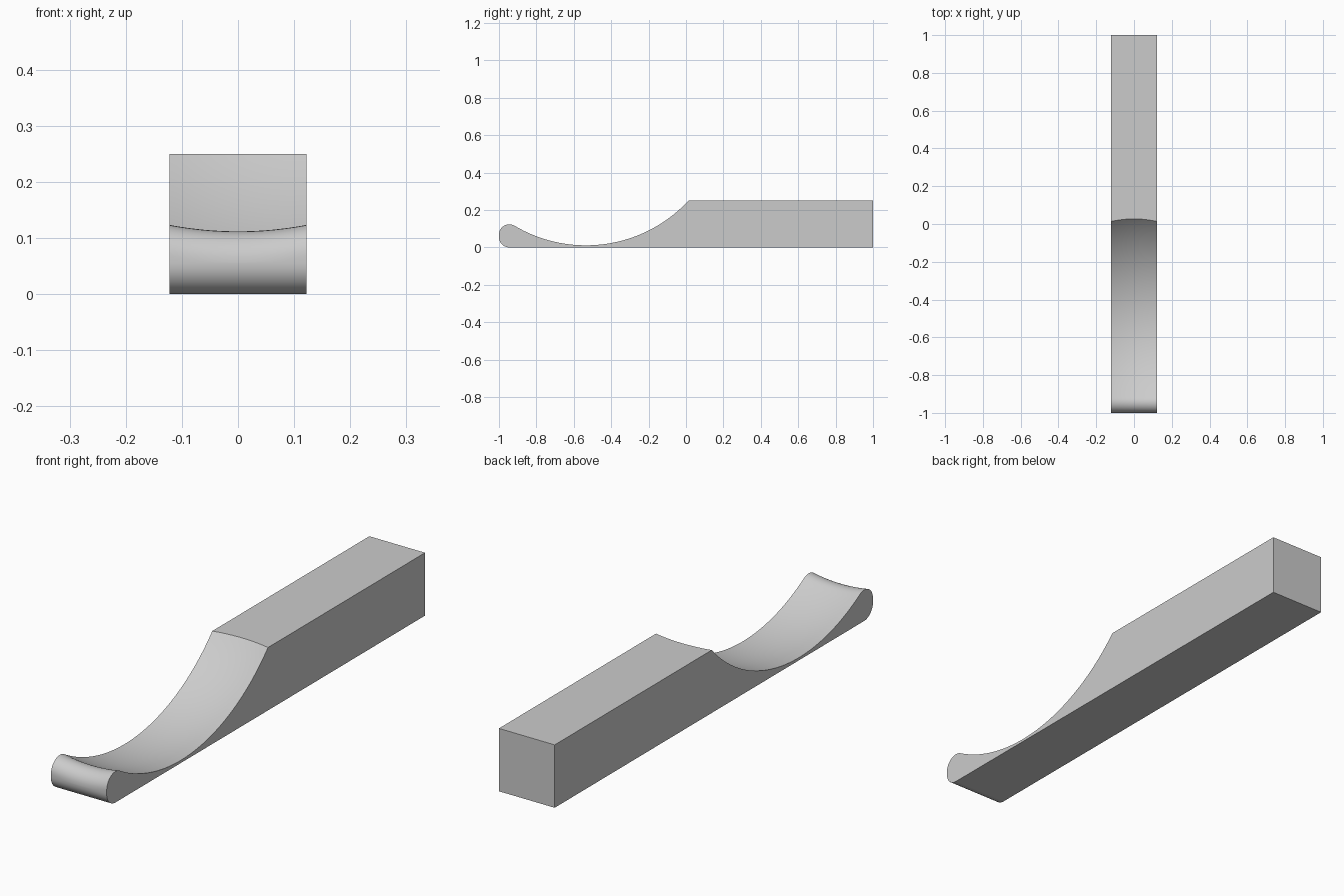
import bpy
import bmesh
from math import sqrt, sin, cos, pi, atan2, radians

cube = bpy.data.objects.get("Cube")
if cube:
    bpy.data.objects.remove(cube, do_unlink=True)

HALF_W, HEIGHT = 0.1225, 0.25
SCOOP_R, SCOOP_Y, SCOOP_Z = 0.7585, -0.535, 0.7595   # spherical scoop
ROUND = 0.055                                        # lip rounding
SLICES, ARC_STEPS, LIP_STEPS = 16, 64, 12


def arc(cy, cz, r, start, end, steps):
    """Points on a circle in the side plane, both ends included."""
    angles = [start + (end - start) * i / steps for i in range(steps + 1)]
    return [(cy + r * cos(a), cz + r * sin(a)) for a in angles]


def profile(x):
    """Closed side outline at one position across the width."""
    r = sqrt(SCOOP_R ** 2 - x ** 2)
    lip_y = -1 + ROUND
    lip_z = SCOOP_Z - sqrt((r + ROUND) ** 2 - (lip_y - SCOOP_Y) ** 2)
    # Angle where the rounded lip meets the scoop
    join = atan2(SCOOP_Z - lip_z, SCOOP_Y - lip_y)
    crest = -atan2(SCOOP_Z - HEIGHT, sqrt(r ** 2 - (SCOOP_Z - HEIGHT) ** 2))
    pts = [(1, HEIGHT), (1, 0)]
    pts += arc(lip_y, ROUND, ROUND, -pi / 2, -pi, LIP_STEPS)
    pts += arc(lip_y, lip_z, ROUND, pi, join, LIP_STEPS)
    pts += arc(SCOOP_Y, SCOOP_Z, r, join - pi, crest, ARC_STEPS)[1:]
    return pts


# Loft the outline across the width
bm = bmesh.new()
rings = []
for i in range(SLICES + 1):
    x = HALF_W * (2 * i / SLICES - 1)
    rings.append([bm.verts.new((x, y, z)) for y, z in profile(x)])
count = len(rings[0])
for a, b in zip(rings, rings[1:]):
    for j in range(count):
        k = (j + 1) % count
        bm.faces.new((a[j], a[k], b[k], b[j]))
bm.faces.new(rings[0])
bm.faces.new(rings[-1])
bmesh.ops.recalc_face_normals(bm, faces=bm.faces)

# Smooth the scoop and lip, keep the block faces flat and edges crisp
for face in bm.faces:
    n = face.normal
    face.smooth = max(abs(n.x), n.y, -n.z) < 0.9999 and face.calc_center_median().y < 0.05
for edge in bm.edges:
    edge.smooth = (edge.calc_face_angle(0) < radians(30)
                   and all(f.smooth for f in edge.link_faces))

mesh = bpy.data.meshes.new("scooped_block")
bm.to_mesh(mesh)
bm.free()

grey = bpy.data.materials.new("plain_grey")
grey.use_nodes = True
colour = (0.6, 0.6, 0.6, 1)
grey.diffuse_color = colour
grey.node_tree.nodes["Principled BSDF"].inputs["Base Color"].default_value = colour
mesh.materials.append(grey)

block = bpy.data.objects.new("scooped_block", mesh)
bpy.context.collection.objects.link(block)
